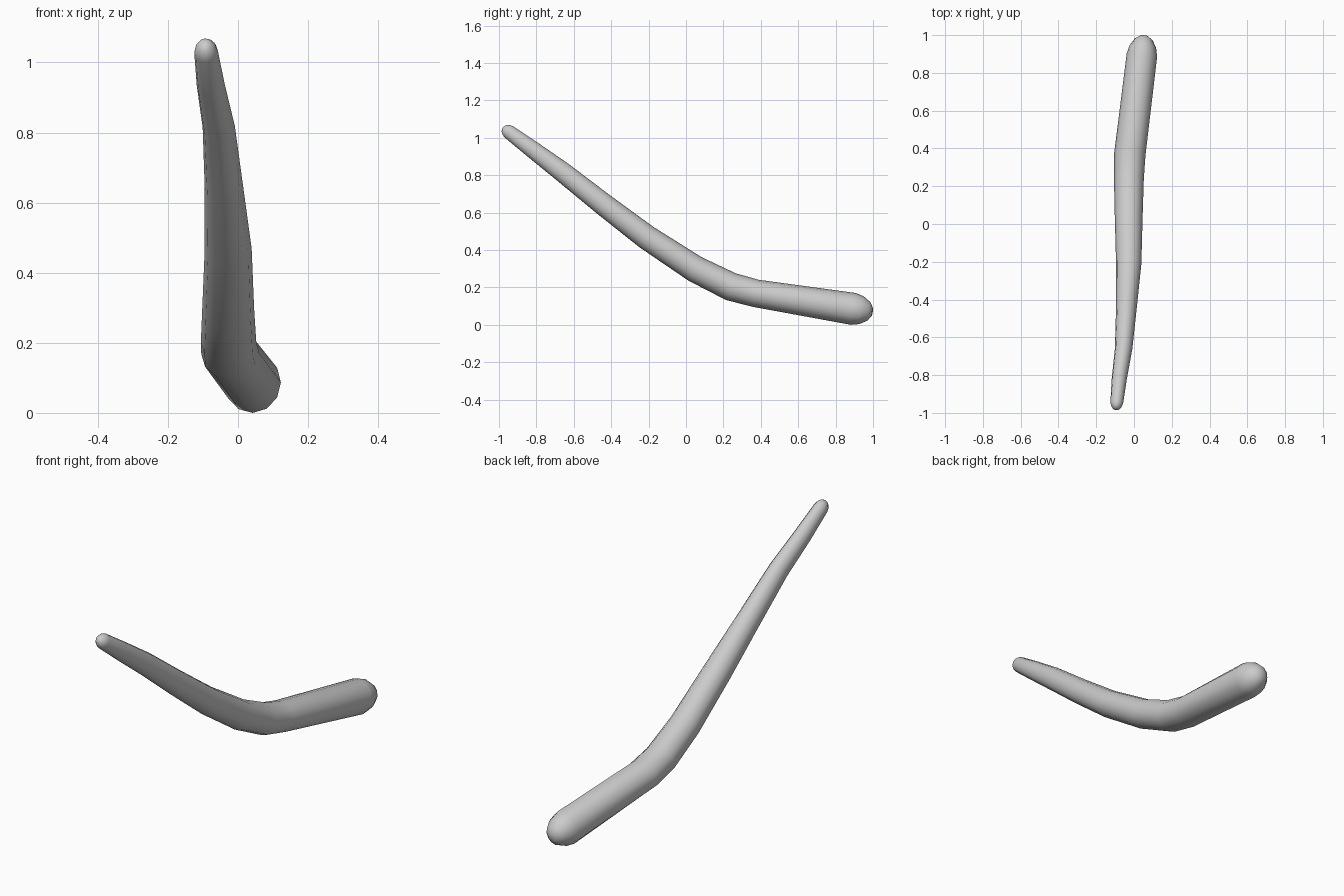
import bpy, bmesh, math
from mathutils import Vector

if "Cube" in bpy.data.objects:
    bpy.data.objects.remove(bpy.data.objects["Cube"])

SIDES = 12

# Spine of the curved stick: x, y, z, half width, half thickness
spine = [
    (0.042, 0.895, 0.09, 0.081, 0.086),
    (-0.022, 0.37, 0.174, 0.083, 0.074),
    (-0.027, 0.24, 0.209, 0.079, 0.076),
    (-0.028, 0.05, 0.303, 0.074, 0.072),
    (-0.028, -0.21, 0.473, 0.067, 0.066),
    (-0.040, -0.44, 0.648, 0.055, 0.060),
    (-0.055, -0.66, 0.822, 0.046, 0.054),
    (-0.078, -0.82, 0.942, 0.040, 0.046),
    (-0.091, -0.945, 1.035, 0.034, 0.038),
]
# Rounded tips: (distance along axis, ring scale)
thick_tip = [(0.045, 0.87), (0.085, 0.58), (0.103, 0.25)]
thin_tip = [(0.018, 0.88), (0.034, 0.6), (0.042, 0.25)]

pts = [Vector(s[:3]) for s in spine]
bm = bmesh.new()


def ring(centre, tangent, w, t):
    side = Vector((1, 0, 0))
    side = (side - tangent * side.dot(tangent)).normalized()
    up = tangent.cross(side)
    angles = [2 * math.pi * i / SIDES for i in range(SIDES)]
    return [bm.verts.new(centre + side * w * math.cos(a) + up * t * math.sin(a))
            for a in angles]


def tip(i, direction, steps):
    return [ring(pts[i] + direction * d, axis[i], spine[i][3] * s, spine[i][4] * s)
            for d, s in steps]


# Ring direction at each spine point is the average of its two segments
seg = [(b - a).normalized() for a, b in zip(pts, pts[1:])]
axis = [seg[0]] + [(a + b).normalized() for a, b in zip(seg, seg[1:])] + [seg[-1]]

rings = tip(0, -axis[0], thick_tip)[::-1]
rings += [ring(p, a, s[3], s[4]) for p, a, s in zip(pts, axis, spine)]
rings += tip(len(pts) - 1, axis[-1], thin_tip)

# Skin the rings and close both ends
for a, b in zip(rings, rings[1:]):
    for i in range(SIDES):
        j = (i + 1) % SIDES
        bm.faces.new((a[i], a[j], b[j], b[i]))
bm.faces.new(rings[0])
bm.faces.new(rings[-1])
bmesh.ops.recalc_face_normals(bm, faces=bm.faces)

# Stand on the ground
low = min(v.co.z for v in bm.verts)
bmesh.ops.translate(bm, verts=bm.verts, vec=(0, 0, -low))
for f in bm.faces:
    f.smooth = True

mesh = bpy.data.meshes.new("curved_stick")
bm.to_mesh(mesh)
bm.free()
stick = bpy.data.objects.new("curved_stick", mesh)
bpy.context.collection.objects.link(stick)
